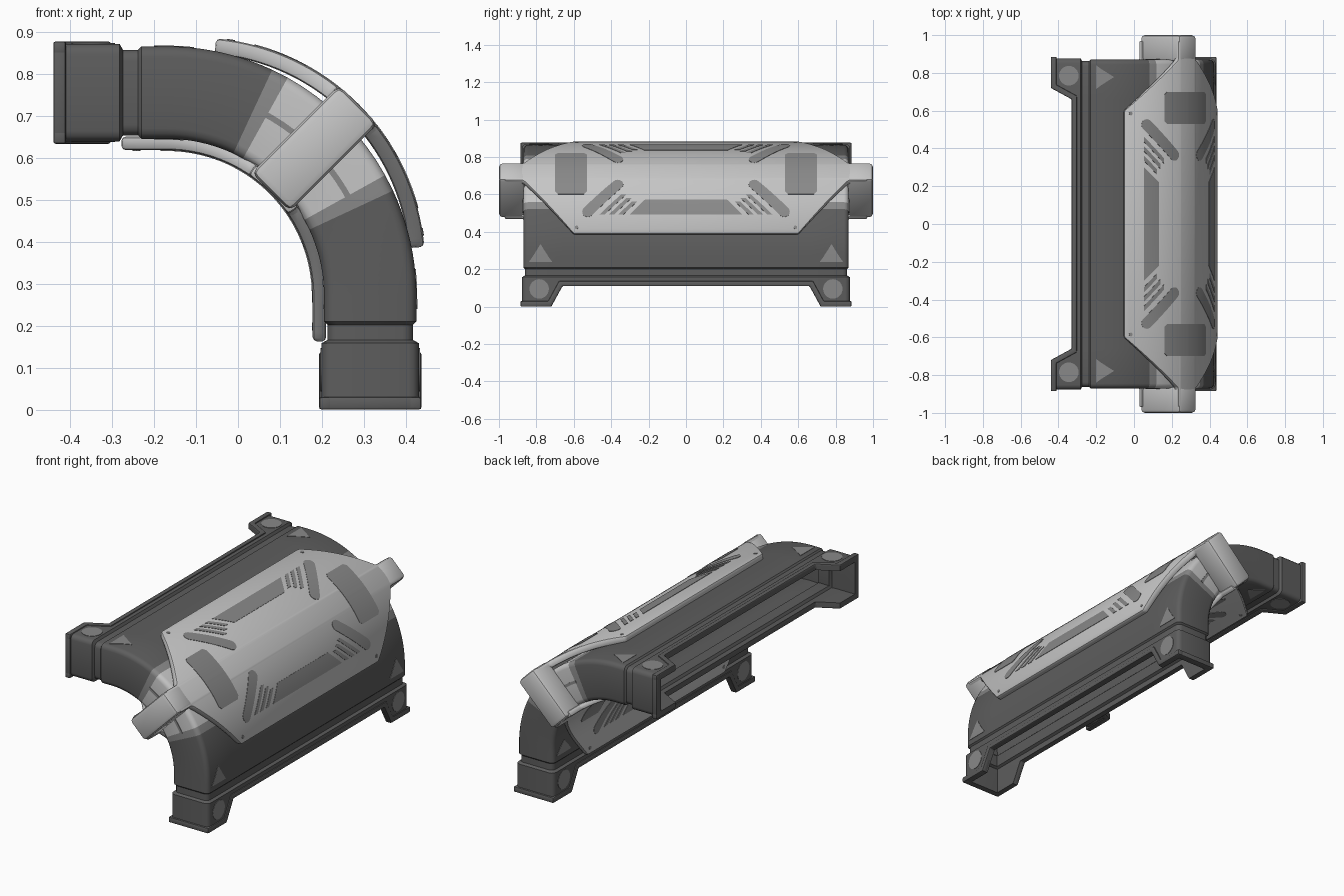
import bpy, bmesh
from math import radians, sin, cos, pi
from mathutils import Matrix, Vector

cube = bpy.data.objects.get("Cube")
if cube:
    bpy.data.objects.remove(cube, do_unlink=True)


def material(name, v):
    m = bpy.data.materials.new(name)
    m.use_nodes = True
    m.diffuse_color = (v, v, v, 1)
    bsdf = m.node_tree.nodes["Principled BSDF"]
    bsdf.inputs["Base Color"].default_value = (v, v, v, 1)
    bsdf.inputs["Roughness"].default_value = 0.6
    return m


DARK = material("dark grey", 0.11)
MID = material("mid grey", 0.25)
LIGHT = material("light grey", 0.56)

MID_R = 0.485                 # bend radius of the tube centre line
HALF = MID_R * pi / 4         # half the length of the bent part
R0, R1, WIDE = 0.375, 0.595, 0.87


def place(s, y, r, rm=MID_R, shift=0):
    """Bend flat coordinates (along, across, height) round the corner."""
    half = rm * pi / 4
    arc = max(-half, min(half, s))
    a, e = arc / rm + pi / 4, s - arc
    return Vector((-0.17 + shift + r * sin(a) + e * cos(a), y,
                   0.27 + shift + r * cos(a) - e * sin(a)))


def bend(bm, rm=MID_R, shift=0):
    for v in bm.verts:
        v.co = place(*v.co, rm, shift)


def prism(bm, outline, r0, r1, step=0.03, bevel=0):
    """Add a flat outline, sliced for bending, extruded from r0 to r1."""
    part = bmesh.new()
    part.faces.new([part.verts.new((s, y, r0)) for s, y in outline])
    if step:
        for k in range(-20, 21):
            bmesh.ops.bisect_plane(part, geom=part.verts[:] + part.edges[:] + part.faces[:],
                                   plane_co=(k * step, 0, 0), plane_no=(1, 0, 0))
    new = bmesh.ops.extrude_face_region(part, geom=part.faces[:])["geom"]
    for v in new:
        if isinstance(v, bmesh.types.BMVert):
            v.co.z = r1
    bmesh.ops.recalc_face_normals(part, faces=part.faces[:])
    if bevel:
        round_edges(part, bevel)
    mesh = bpy.data.meshes.new("part")
    part.to_mesh(mesh)
    part.free()
    bm.from_mesh(mesh)
    bpy.data.meshes.remove(mesh)


def round_edges(bm, width):
    edges = [e for e in bm.edges if e.calc_face_angle(0) > 0.7]
    bmesh.ops.bevel(bm, geom=edges, offset=width, segments=2, profile=0.5, affect='EDGES')


def finish(name, bm, *mats, wall=0):
    mesh = bpy.data.meshes.new(name)
    bm.to_mesh(mesh)
    bm.free()
    for m in mats:
        mesh.materials.append(m)
    ob = bpy.data.objects.new(name, mesh)
    bpy.context.scene.collection.objects.link(ob)
    bpy.ops.object.select_all(action='DESELECT')
    ob.select_set(True)
    bpy.context.view_layer.objects.active = ob
    if wall:
        mod = ob.modifiers.new("wall", 'SOLIDIFY')
        mod.thickness, mod.offset = wall, -1
        bpy.ops.object.modifier_apply(modifier=mod.name)
    bpy.ops.object.shade_smooth_by_angle(angle=radians(35))
    return ob


def capsule(a, b, w, n=8):
    """Rounded bar from a to b; a disc when both are the same."""
    d = (Vector(b) - Vector(a)).angle_signed(Vector((1, 0))) if a != b else 0
    pts = []
    for centre, start in ((b, -pi / 2), (a, pi / 2)):
        for k in range(n + (a != b)):
            t = d + start + pi * k / n
            pts.append((centre[0] + w * cos(t), centre[1] + w * sin(t)))
    return pts


def mirrored(poly):
    return [[(i * s, j * y) for s, y in poly] for i in (1, -1) for j in (1, -1)]


# Hollow tube: rounded rectangle lofted round the bend, notched at both mouths
def ring(grow, notch, c=0.025):
    top, low, h = R1 + grow, R0 - grow, WIDE + grow
    half = [(notch, top)]
    for centre, start in ((top - c, 90), (low + c, 0)):
        for k in range(4):
            t = radians(start - 30 * k)
            half.append((h - c + c * cos(t), centre + c * sin(t)))
    half.append((notch, low))
    return half + [(-y, r) for y, r in reversed(half)]


mouth = [(0.27, 0.006, 0.72), (0.16, 0.006, 0.66), (0.112, 0.006, 0.66),
         (0.104, -0.008, 0.66), (0.068, -0.008, 0.66), (0.06, 0, 0.66)]
bends = [-45 + 2.5 * k for k in range(10)] + [-20, -16, -12, -8, -4]
bends = bends + [0] + [-d for d in reversed(bends)]
stations = [(-HALF - e, g, n) for e, g, n in mouth]
stations += [(radians(d) * MID_R, 0, 0.66) for d in sorted(set(bends))]
stations += [(HALF + e, g, n) for e, g, n in reversed(mouth)]
bm = bmesh.new()
rows = [[bm.verts.new((s, y, r)) for y, r in ring(g, n)] for s, g, n in stations]
count = len(rows[0])
for i in range(len(rows) - 1):
    for j in range(count):
        if i in (0, len(rows) - 2) and j in (count // 2 - 1, count - 1):
            continue
        k = (j + 1) % count
        f = bm.faces.new((rows[i][j], rows[i][k], rows[i + 1][k], rows[i + 1][j]))
        turn = abs((stations[i][0] + stations[i + 1][0]) / 2) / radians(1) / MID_R
        f.material_index = 2 if turn < 16 else 1 if turn < 20 else 0
bm.normal_update()
side = max(bm.faces, key=lambda f: f.calc_center_median().y)
if side.normal.y < 0:
    bmesh.ops.reverse_faces(bm, faces=bm.faces[:])
bend(bm)
finish("bent_tube", bm, DARK, MID, LIGHT, wall=0.028)

# Raised trim following each notched mouth
edge = [(0.27, 0.885), (0.27, 0.72), (0.16, 0.66)]
inner = [(0.24, 0.885), (0.24, 0.737), (0.133, 0.679)]
loop = edge + [(e, -y) for e, y in reversed(edge)]
loop += inner_side if (inner_side := [(e, -y) for e, y in inner]) else []
loop += list(reversed(inner))
for name, sign in (("left_trim", 1), ("right_trim", -1)):
    bm = bmesh.new()
    outline = [(sign * (HALF + e), y) for e, y in loop]
    prism(bm, outline, 0.575, 0.607, step=0, bevel=0.006)
    prism(bm, outline, 0.363, 0.395, step=0, bevel=0.006)
    for j in (1, -1):
        wall = [(sign * (HALF + e), j * y) for e, y in
                ((0.24, 0.85), (0.27, 0.85), (0.27, 0.885), (0.24, 0.885))]
        prism(bm, wall, 0.363, 0.607, step=0, bevel=0.006)
    bend(bm)
    finish(name, bm, DARK)

# Triangle and disc marks on the tube, and the lines on its end walls
bm = bmesh.new()
triangle = [(HALF + 0.03, 0.84), (HALF + 0.03, 0.715), (HALF - 0.053, 0.778)]
disc = capsule((HALF + 0.175, 0.785), (HALF + 0.175, 0.785), 0.052, 12)
for poly, lift in ((triangle, 0), (disc, 0.006)):
    for p in mirrored(poly):
        prism(bm, p, R1 + lift - 0.002, R1 + lift + 0.002)
        prism(bm, p, R0 - lift - 0.002, R0 - lift + 0.002)
line = [(0.05, 0.867), (0.14, 0.867), (0.14, 0.873), (0.05, 0.873)]
for p in mirrored(line):
    prism(bm, p, 0.486, 0.5)
bend(bm)
finish("tube_marks", bm, MID)

# Armour shells outside and inside the bend, with their painted marks
quarter = [(0.381, 0.6), (0.067, 0.87), (0.067, 0.97)]
right_half = quarter + [(-s, y) for s, y in reversed(quarter)]
shell = right_half + [(s, -y) for s, y in reversed(right_half)]
marks = [
    [(0, 0.53), (0.14, 0.53), (0.157, 0.545), (0.157, 0.685), (0.14, 0.7), (0, 0.7)],
    [(0.19, 0), (0.19, 0.22), (0.275, 0.3), (0.275, 0)],
    capsule((0.095, 0.365), (0.258, 0.525), 0.03),
    capsule((0.345, 0.585), (0.345, 0.585), 0.01, 5)]
for k in range(3):
    b, s1 = 0.335 + 0.05 * k, 0.2 - 0.02 * k
    drop = 0.275 - s1
    marks.append([(0.275, b), (0.275, b + 0.028), (s1, b + 0.028 - drop), (s1, b - drop)])
for name, rm, shift, back, face in (("outer_shell", 0.546, 0.07, 0.508, 0.546),
                                    ("inner_shell", 0.348, 0, 0.38, 0.348)):
    bm = bmesh.new()
    prism(bm, shell, back, face, step=0.024, bevel=0.01)
    bend(bm, rm, shift)
    finish(name, bm, LIGHT)
    bm = bmesh.new()
    for mark in marks:
        for p in mirrored(mark):
            prism(bm, p, face - 0.002, face + 0.002, step=0.024)
    bend(bm, rm, shift)
    finish(name + "_marks", bm, MID)

# Clamps joining the two shells at each end
for name, sign in (("front_clamp", -1), ("back_clamp", 1)):
    bm = bmesh.new()
    bmesh.ops.create_cube(bm, size=1, matrix=Matrix.Diagonal((0.13, 0.14, 0.295, 1)))
    round_edges(bm, 0.018)
    bmesh.ops.transform(bm, verts=bm.verts[:], matrix=Matrix.Translation(
        place(0, sign * 0.93, 0.498)) @ Matrix.Rotation(pi / 4, 4, 'Y'))
    finish(name, bm, LIGHT)
